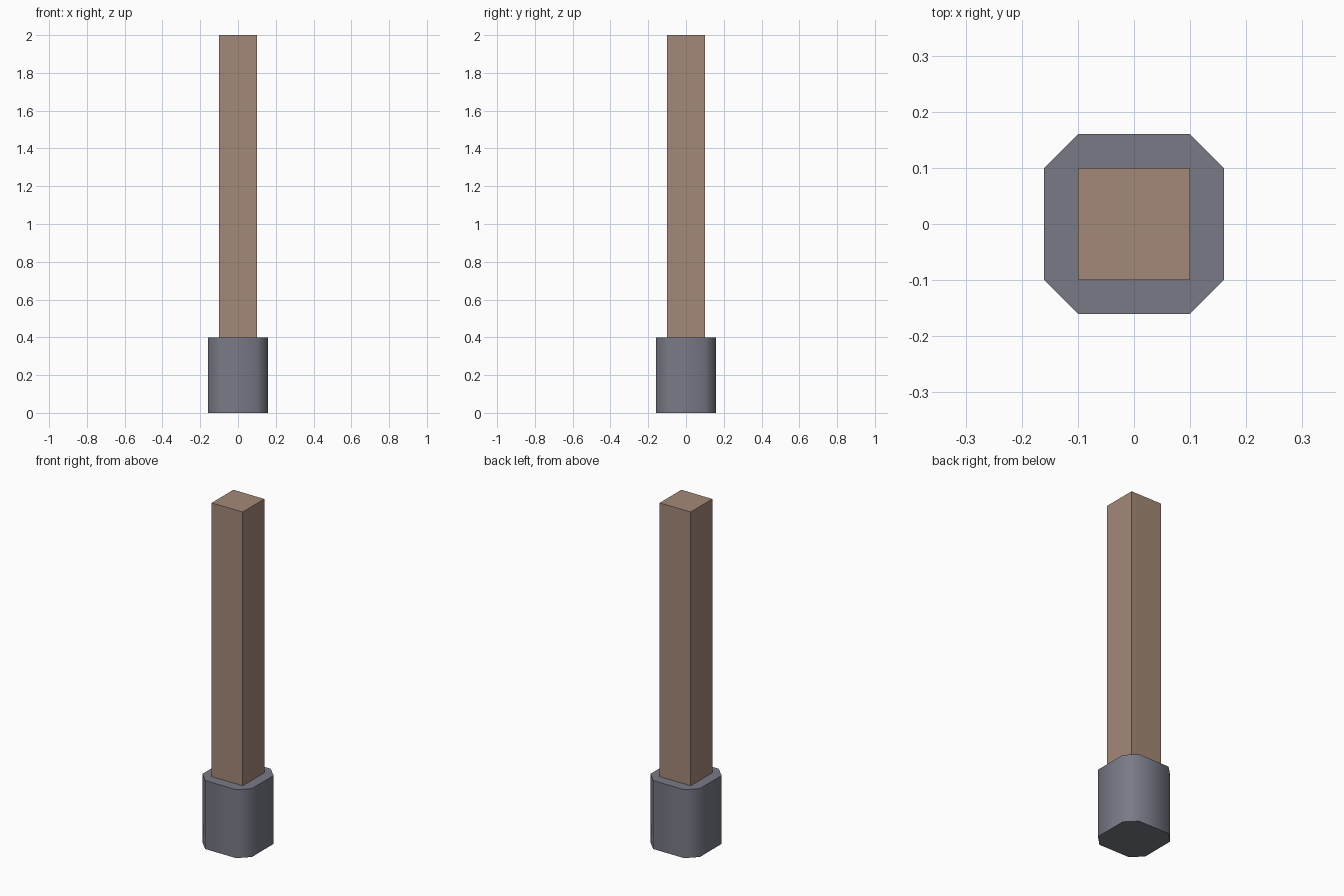
import bpy, bmesh, math

if "Cube" in bpy.data.objects:
    bpy.data.objects.remove(bpy.data.objects["Cube"])


def material(name, rgb):
    mat = bpy.data.materials.new(name)
    mat.diffuse_color = (*rgb, 1)
    mat.use_nodes = True
    mat.node_tree.nodes["Principled BSDF"].inputs["Base Color"].default_value = mat.diffuse_color
    return mat


def prism(name, profile, z0, z1, mat):
    """Extrude a flat outline from z0 up to z1."""
    bm = bmesh.new()
    face = bm.faces.new([bm.verts.new((x, y, z0)) for x, y in profile])
    top = bmesh.ops.extrude_face_region(bm, geom=[face], use_keep_orig=True)
    verts = [g for g in top["geom"] if isinstance(g, bmesh.types.BMVert)]
    bmesh.ops.translate(bm, verts=verts, vec=(0, 0, z1 - z0))
    bmesh.ops.recalc_face_normals(bm, faces=bm.faces[:])
    mesh = bpy.data.meshes.new(name)
    bm.to_mesh(mesh)
    bm.free()
    mesh.materials.append(mat)
    obj = bpy.data.objects.new(name, mesh)
    bpy.context.collection.objects.link(obj)
    return obj


def corners(a, b):
    """Repeat the point pair of one corner around all four quarters."""
    pts = []
    for i in range(4):
        c, s = round(math.cos(i * math.pi / 2)), round(math.sin(i * math.pi / 2))
        for x, y in ([(a, b), (b, a)] if a != b else [(a, a)]):
            pts.append((c * x - s * y, s * x + c * y))
    return pts


wood = material("wood", (0.37, 0.25, 0.19))
stone = material("stone", (0.19, 0.195, 0.24))

# Chamfered footing, soft around its sides and sharp at its rims
footing = prism("footing", corners(0.16, 0.10), 0, 0.4, stone)
bpy.context.view_layer.objects.active = footing
footing.select_set(True)
bpy.ops.object.shade_smooth_by_angle(angle=math.radians(50))

# Square post set into the footing
post = prism("post", corners(0.10, 0.10), 0.2, 2.0, wood)
